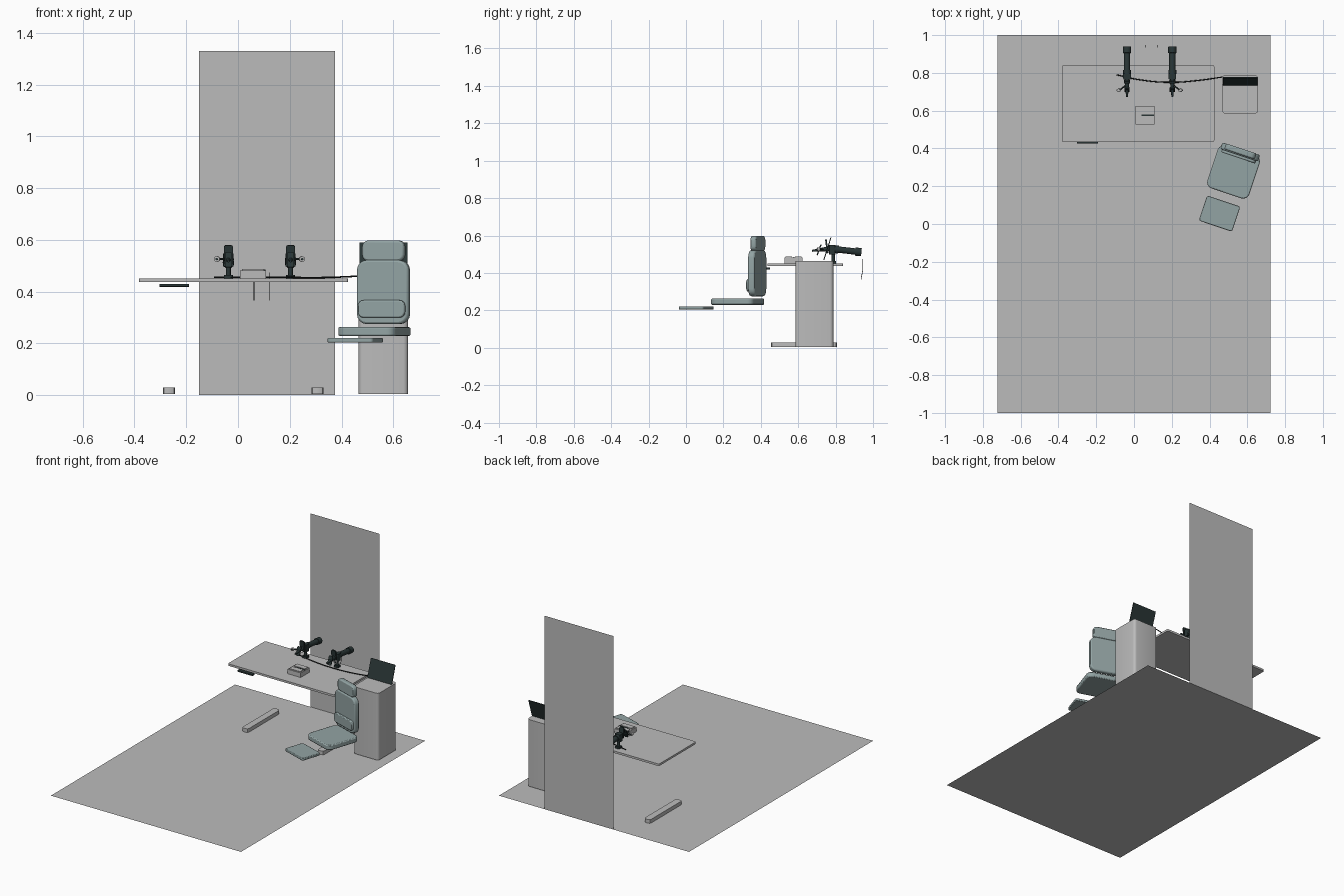
import bpy, bmesh, math
from mathutils import Vector, Matrix

cube = bpy.data.objects.get("Cube")
if cube:
    bpy.data.objects.remove(cube, do_unlink=True)


def material(name, rgb):
    m = bpy.data.materials.new(name)
    m.use_nodes = True
    m.diffuse_color = (*rgb, 1)
    m.node_tree.nodes["Principled BSDF"].inputs["Base Color"].default_value = (*rgb, 1)
    return m


GREY = material("light grey", (0.50, 0.50, 0.50))
TEAL = material("teal upholstery", (0.29, 0.37, 0.37))
DARK = material("dark slate", (0.022, 0.036, 0.036))
BLACK = material("black", (0.008, 0.010, 0.010))


def finish(name, bm, mat, matrix=None, soft=0, smooth=True):
    """Turn a bmesh into an object with optional softened rims."""
    me = bpy.data.meshes.new(name)
    bm.to_mesh(me)
    bm.free()
    me.materials.append(mat)
    ob = bpy.data.objects.new(name, me)
    bpy.context.collection.objects.link(ob)
    if matrix:
        ob.matrix_world = matrix
    if soft:
        b = ob.modifiers.new("soft rim", 'BEVEL')
        b.width, b.segments, b.limit_method = soft, 2, 'ANGLE'
        b.angle_limit = math.radians(60)
    if smooth:
        bpy.ops.object.select_all(action='DESELECT')
        ob.select_set(True)
        bpy.context.view_layer.objects.active = ob
        bpy.ops.object.shade_smooth_by_angle(angle=math.radians(35))
    return ob


def box(name, lo, hi, mat, r=0, axis=2, soft=0, base=None, tilt=0, segments=4):
    """Box between two corners; edges along the axis are rounded by r."""
    lo, hi = Vector(lo), Vector(hi)
    bm = bmesh.new()
    bmesh.ops.create_cube(bm, size=1)
    bmesh.ops.scale(bm, vec=hi - lo, verts=bm.verts)
    if r:
        edges = [e for e in bm.edges
                 if abs((e.verts[0].co - e.verts[1].co).normalized()[axis]) > 0.9]
        bmesh.ops.bevel(bm, geom=edges, offset=r, segments=segments, profile=0.5,
                        affect='EDGES')
    m = (base or Matrix()) @ Matrix.Translation((lo + hi) / 2) @ Matrix.Rotation(tilt, 4, 'X')
    return finish(name, bm, mat, m, soft)


def sheet(name, corners, mat):
    bm = bmesh.new()
    bm.faces.new([bm.verts.new(c) for c in corners])
    return finish(name, bm, mat, smooth=False)


def rod(name, a, b, r1, mat, r2=None, sides=16):
    """Cylinder or cone between two points."""
    a, b = Vector(a), Vector(b)
    bm = bmesh.new()
    bmesh.ops.create_cone(bm, cap_ends=True, segments=sides, radius1=r1,
                          radius2=r1 if r2 is None else r2, depth=(b - a).length)
    q = (b - a).to_track_quat('Z', 'Y').to_matrix().to_4x4()
    return finish(name, bm, mat, Matrix.Translation((a + b) / 2) @ q)


def cable(name, points, r, mat):
    cu = bpy.data.curves.new(name, 'CURVE')
    cu.dimensions, cu.bevel_depth, cu.bevel_resolution = '3D', r, 2
    cu.use_fill_caps = True
    s = cu.splines.new('BEZIER')
    s.bezier_points.add(len(points) - 1)
    for p, co in zip(s.bezier_points, points):
        p.co = co
        p.handle_left_type = p.handle_right_type = 'AUTO'
    cu.materials.append(mat)
    bpy.context.collection.objects.link(bpy.data.objects.new(name, cu))


# Floor and back panel
sheet("floor", [(-0.723, -1, 0), (0.723, -1, 0), (0.723, 1, 0), (-0.723, 1, 0)], GREY)
sheet("back_panel", [(-0.15, 1, 0), (0.375, 1, 0), (0.375, 1, 1.33), (-0.15, 1, 1.33)], GREY)

# Table top, floor feet and height control
box("table_top", (-0.382, 0.435, 0.437), (0.425, 0.84, 0.451), GREY, r=0.008)
for side, x in (("right", -0.267), ("left", 0.307)):
    box(f"floor_foot_{side}", (x - 0.023, 0.455, 0.004), (x + 0.023, 0.806, 0.029),
        GREY, r=0.014, segments=2)
box("table_control", (-0.303, 0.426, 0.419), (-0.19, 0.45, 0.43), DARK, r=0.003, axis=0)

# Cabinet with a tilted screen
box("cabinet", (0.466, 0.585, 0.005), (0.657, 0.788, 0.464), GREY, r=0.018)
box("screen", (0.47, 0.753, 0.465), (0.655, 0.758, 0.592), DARK, tilt=-0.31)

# Control box on the table
box("control_box", (0.008, 0.527, 0.451), (0.108, 0.624, 0.482), GREY)
for i, y in enumerate((0.533, 0.583)):
    box(f"control_box_lid_{i + 1}", (0.016, y, 0.482), (0.1, y + 0.035, 0.487), GREY)
box("control_box_slot", (0.04, 0.572, 0.482), (0.107, 0.579, 0.486), DARK)

# Cables
cable("table_cable", [(-0.093, 0.79, 0.455), (0.02, 0.765, 0.455), (0.19, 0.75, 0.455),
                      (0.34, 0.76, 0.455), (0.468, 0.778, 0.46)], 0.003, BLACK)
for i, x in enumerate((0.062, 0.123)):
    cable(f"hanging_cable_{i + 1}", [(x, 0.946, 0.475), (x, 0.945, 0.42), (x, 0.936, 0.366)],
          0.0015, BLACK)


# Pair of mounted hand controllers, mirrored outwards
def controller(side, x, s):
    def n(part):
        return f"{side}_controller_{part}"
    rod(n("tube"), (x, 0.925, 0.512), (x, 0.77, 0.53), 0.017, DARK)
    rod(n("rear_cap"), (x, 0.938, 0.511), (x, 0.905, 0.514), 0.022, DARK)
    rod(n("collar"), (x, 0.815, 0.525), (x, 0.795, 0.527), 0.021, DARK)
    box(n("clamp"), (x - 0.02, 0.765, 0.498), (x + 0.02, 0.798, 0.548), DARK, r=0.005)
    rod(n("post"), (x, 0.787, 0.46), (x, 0.787, 0.51), 0.009, DARK)
    box(n("base"), (x - 0.017, 0.772, 0.451), (x + 0.017, 0.803, 0.464), DARK, r=0.004)
    rod(n("nose"), (x, 0.77, 0.53), (x, 0.674, 0.518), 0.014, DARK, r2=0.005)
    box(n("upper_fin"), (x - 0.017, 0.748, 0.505), (x + 0.017, 0.757, 0.58), DARK,
        r=0.008, axis=1, tilt=0.12)
    box(n("front_fin"), (x - 0.014, 0.708, 0.493), (x + 0.014, 0.715, 0.553), DARK,
        r=0.006, axis=1, tilt=-0.35)
    # Side lever with a small knob
    rod(n("lever"), (x, 0.74, 0.525), (x + s * 0.04, 0.708, 0.526), 0.004, DARK, sides=10)
    rod(n("knob"), (x + s * 0.043, 0.714, 0.526), (x + s * 0.045, 0.702, 0.526), 0.011, GREY)
    rod(n("knob_centre"), (x + s * 0.0425, 0.717, 0.526), (x + s * 0.0455, 0.699, 0.526),
        0.005, DARK, sides=10)


controller("right", -0.037, -1)
controller("left", 0.203, 1)

# Chair, built square and turned as one; origin under the seat centre
CHAIR = Matrix.Translation((0.527, 0.276, 0)) @ Matrix.Rotation(math.radians(-18.5), 4, 'Z')
box("chair_seat", (-0.117, -0.12, 0.229), (0.117, 0.12, 0.263), TEAL, r=0.035, soft=0.006, base=CHAIR)
box("chair_leg_rest", (-0.093, -0.303, 0.204), (0.093, -0.163, 0.221), TEAL, r=0.013,
    soft=0.003, base=CHAIR)
box("chair_backrest", (-0.105, 0.092, 0.275), (0.105, 0.129, 0.522), TEAL, r=0.04,
    axis=1, soft=0.008, base=CHAIR)
box("chair_lumbar_pad", (-0.095, 0.078, 0.3), (0.095, 0.1, 0.367), TEAL, r=0.022,
    axis=1, soft=0.005, base=CHAIR)
box("chair_headrest", (-0.085, 0.098, 0.518), (0.085, 0.13, 0.598), TEAL, r=0.025,
    axis=1, soft=0.007, base=CHAIR)
